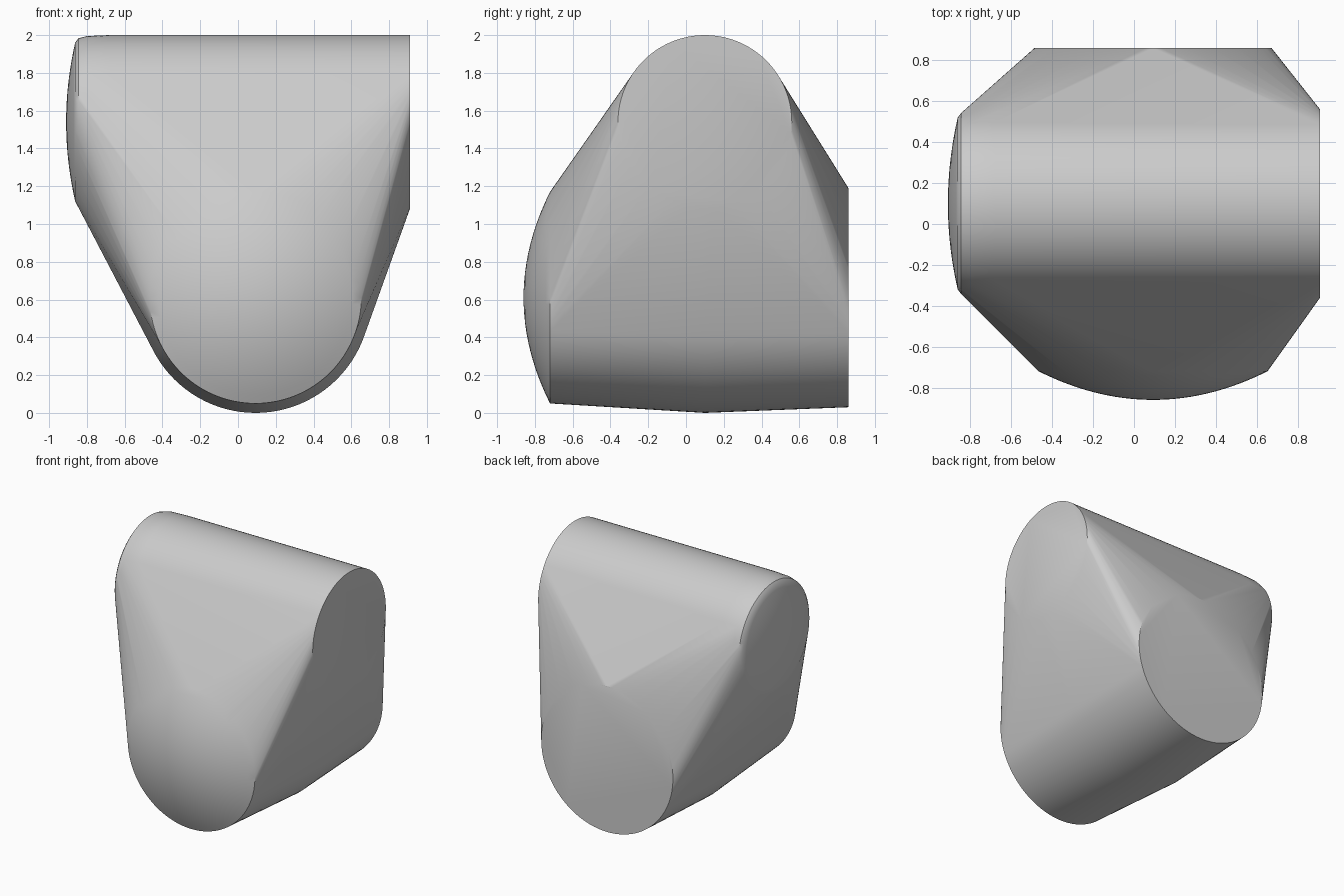
import bpy
import bmesh
import math
from mathutils import Vector

cube = bpy.data.objects.get("Cube")
if cube:
    bpy.data.objects.remove(cube, do_unlink=True)

SEGMENTS = 96
DOME_STEPS = 12


def dome(tip, rim, radius):
    """Profile of a shallow cap from its tip to its rim, as (along, radius)."""
    return [(tip + (rim - tip) * (i / DOME_STEPS) ** 2, radius * i / DOME_STEPS)
            for i in range(DOME_STEPS + 1)]


def barrel(start, end, r_start, r_mid, r_end, mid):
    """Profile of a body with its widest ring at mid."""
    return [(start, r_start), (mid, r_mid), (end, r_end)]


def add_rings(bm, profile, place):
    """Revolve a profile; place turns (along, u, v) into a position."""
    for along, radius in profile:
        for i in range(SEGMENTS if radius else 1):
            a = math.tau * i / SEGMENTS
            bm.verts.new(place(along, radius * math.cos(a), radius * math.sin(a)))


bm = bmesh.new()

# Upper cross roller: domed and softened at one end, flat at the other
upper = dome(-0.91, -0.862, 0.42) + [(-0.845, 0.443), (-0.8, 0.455), (-0.68, 0.46), (0.91, 0.46)]
add_rings(bm, upper, lambda t, u, v: Vector((t, 0.1 + u, 1.54 + v)))

# Lower lengthwise barrel: domed front, flat back
lower = dome(-0.86, -0.72, 0.56) + barrel(-0.72, 0.86, 0.56, 0.61, 0.58, 0.1)
add_rings(bm, lower, lambda t, u, v: Vector((0.093 + u, t, 0.61 + v)))

# Stretch one skin over both rollers
bmesh.ops.remove_doubles(bm, verts=bm.verts[:], dist=0.0005)
bmesh.ops.convex_hull(bm, input=bm.verts[:])
bmesh.ops.delete(bm, geom=[v for v in bm.verts if not v.link_faces], context='VERTS')
bmesh.ops.dissolve_limit(bm, angle_limit=math.radians(0.3),
                         verts=bm.verts[:], edges=bm.edges[:])
bmesh.ops.recalc_face_normals(bm, faces=bm.faces[:])

mesh = bpy.data.meshes.new("crossed_roller_body")
bm.to_mesh(mesh)
bm.free()
body = bpy.data.objects.new("crossed_roller_body", mesh)
bpy.context.collection.objects.link(body)

# Plain grey finish
grey = bpy.data.materials.new("plain_grey")
grey.use_nodes = True
colour = (0.6, 0.6, 0.6, 1.0)
grey.diffuse_color = colour
grey.node_tree.nodes["Principled BSDF"].inputs["Base Color"].default_value = colour
mesh.materials.append(grey)

# Smooth skin with crisp flat ends
bpy.ops.object.select_all(action='DESELECT')
body.select_set(True)
bpy.context.view_layer.objects.active = body
bpy.ops.object.shade_smooth_by_angle(angle=math.radians(30))
